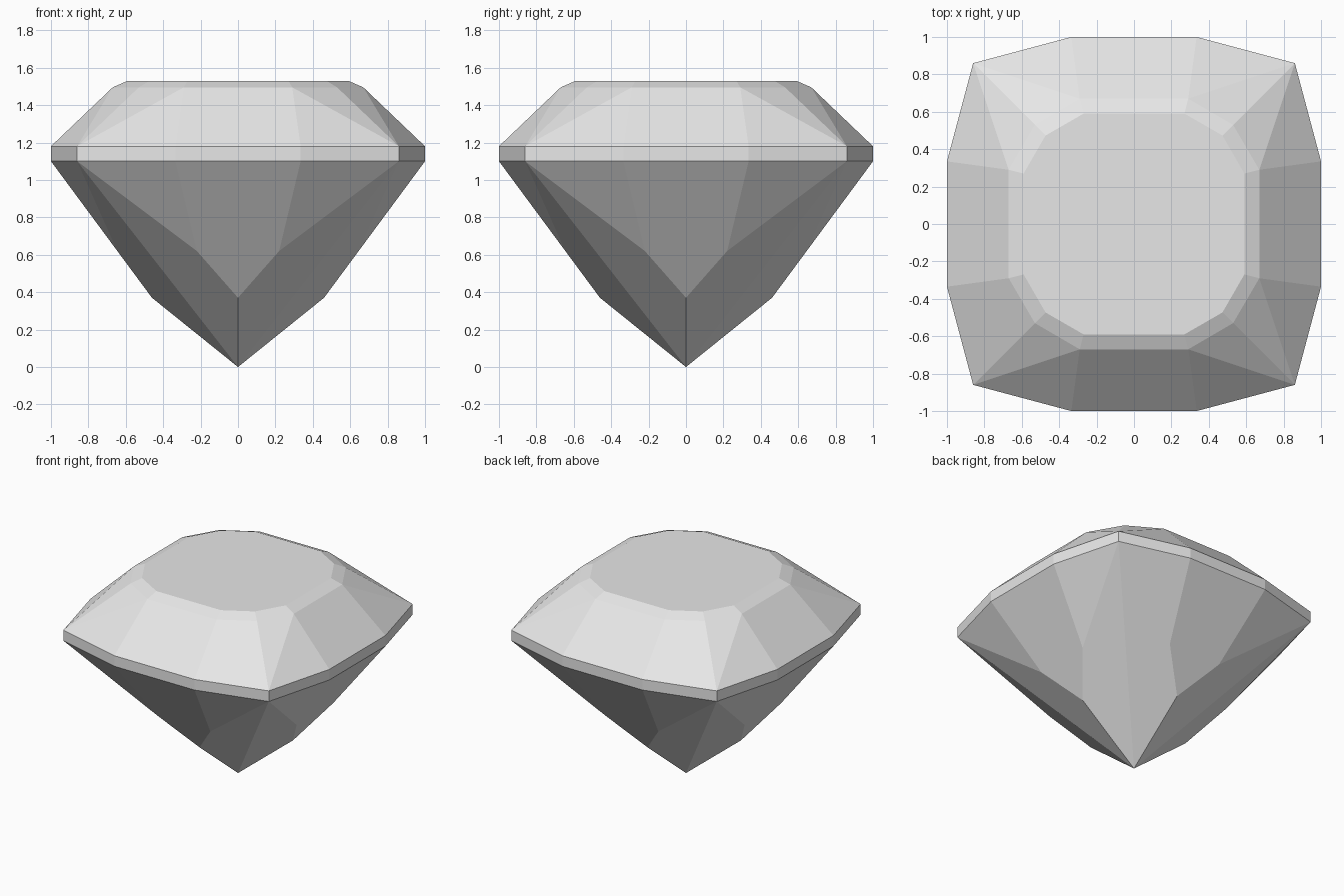
import bpy
import bmesh
from mathutils import Matrix, Vector

if "Cube" in bpy.data.objects:
    bpy.data.objects.remove(bpy.data.objects["Cube"], do_unlink=True)

bm = bmesh.new()


def quarters(points):
    """Create the points of one side, repeated on all four sides."""
    return [bm.verts.new(Matrix.Rotation(k * 1.5707963, 3, 'Z') @ Vector(p))
            for k in range(4) for p in points]


def ring(half, out, corner, z):
    """Twelve-sided cushion outline: per side, left end, right end, corner."""
    return quarters([(-half, -out, z), (half, -out, z), (corner, -corner, z)])


def band(low, up, split=False):
    """Join two outlines; optionally crease the facets beside each corner."""
    for i in range(12):
        j = (i + 1) % 12
        a, b, c, d = low[i], low[j], up[j], up[i]
        if split and i % 3 == 1:
            faces = [(a, b, d), (b, c, d)]
        elif split and i % 3 == 2:
            faces = [(a, b, c), (a, c, d)]
        else:
            faces = [(a, b, c, d)]
        for f in faces:
            bm.faces.new(f)


# Girdle, crown and table
girdle_low = ring(0.335, 1.0, 0.86, 1.10)
girdle_top = ring(0.335, 1.0, 0.86, 1.18)
crown = ring(0.29, 0.67, 0.53, 1.495)
table = ring(0.27, 0.59, 0.473, 1.53)
band(girdle_low, girdle_top)
band(girdle_top, crown, split=True)
band(crown, table)
bm.faces.new(table)

# Pavilion facets down to the point
knees = quarters([(-0.22, -0.645, 0.62), (0.22, -0.645, 0.62), (0, -0.46, 0.37)])
tip = bm.verts.new((0, 0, 0))
for k in range(4):
    left, right, corner = girdle_low[3 * k:3 * k + 3]
    knee_l, knee_r, keel = knees[3 * k:3 * k + 3]
    last = girdle_low[3 * k - 1]
    for f in [(left, right, knee_r, keel, knee_l),
              (right, corner, knee_r), (last, left, knee_l),
              (corner, tip, keel, knee_r), (last, knee_l, keel, tip)]:
        bm.faces.new(f)

bmesh.ops.recalc_face_normals(bm, faces=bm.faces)
mesh = bpy.data.meshes.new("cut_gemstone")
bm.to_mesh(mesh)
bm.free()

# Single pale grey material
mat = bpy.data.materials.new("pale grey")
mat.use_nodes = True
grey = (0.8, 0.8, 0.8, 1)
mat.diffuse_color = grey
mat.node_tree.nodes["Principled BSDF"].inputs["Base Color"].default_value = grey
mesh.materials.append(mat)

gem = bpy.data.objects.new("cut_gemstone", mesh)
bpy.context.collection.objects.link(gem)
